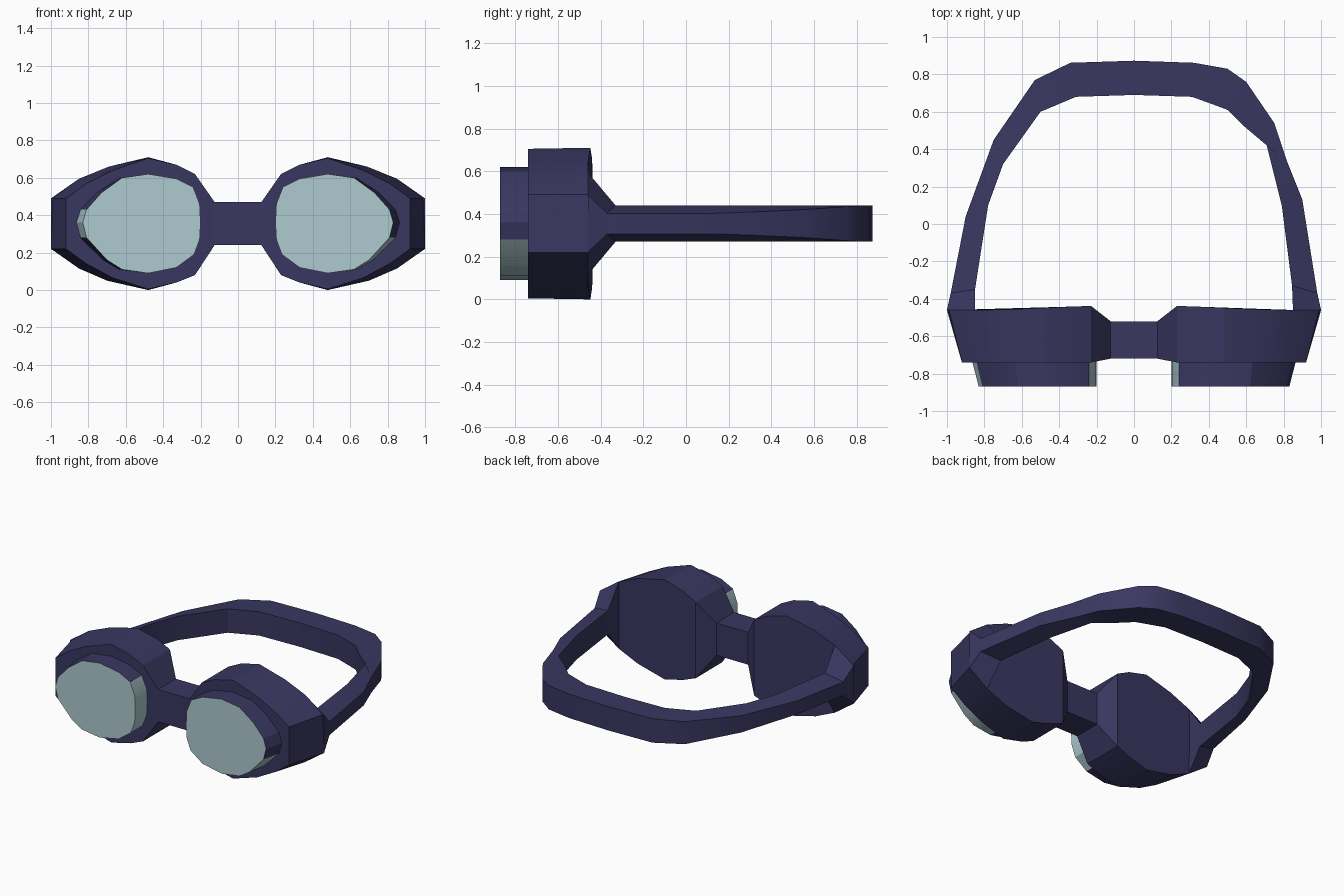
import bpy, bmesh, math

if "Cube" in bpy.data.objects:
    bpy.data.objects.remove(bpy.data.objects["Cube"])


def material(name, rgb):
    m = bpy.data.materials.new(name)
    m.diffuse_color = (*rgb, 1)
    m.use_nodes = True
    m.node_tree.nodes["Principled BSDF"].inputs["Base Color"].default_value = m.diffuse_color
    return m


NAVY = material("navy_rubber", (0.041, 0.038, 0.118))
LENS = material("pale_teal_lens", (0.42, 0.59, 0.62))


def build(name, verts, faces, mats, rule=None, angle=25):
    bm = bmesh.new()
    vs = [bm.verts.new(v) for v in verts]
    for f in faces:
        bm.faces.new([vs[i] for i in f])
    bmesh.ops.recalc_face_normals(bm, faces=bm.faces)
    bm.normal_update()
    if rule:
        for f in bm.faces:
            f.material_index = rule(f.normal, f.calc_center_median())
    me = bpy.data.meshes.new(name)
    bm.to_mesh(me)
    bm.free()
    for m in mats:
        me.materials.append(m)
    ob = bpy.data.objects.new(name, me)
    bpy.context.collection.objects.link(ob)
    bpy.ops.object.select_all(action='DESELECT')
    bpy.context.view_layer.objects.active = ob
    ob.select_set(True)
    bpy.ops.object.shade_smooth_by_angle(angle=math.radians(angle))
    return ob


def ring_sides(n):
    return [(i, (i + 1) % n, n + (i + 1) % n, n + i) for i in range(n)]


# Eye cup outlines (x, z): wide back rim and narrower front rim
BACK = [(.125, .47), (.23, .62), (.33, .67), (.48, .71), (.69, .66), (.85, .595), (.99, .49),
        (1.0, .22), (.85, .115), (.70, .05), (.48, 0), (.33, .04), (.23, .08), (.125, .24)]
FRONT = [(.125, .47), (.23, .62), (.33, .67), (.48, .705), (.67, .64), (.81, .57), (.92, .49),
         (.92, .22), (.81, .14), (.67, .065), (.48, .005), (.33, .04), (.23, .08), (.125, .24)]
# Lens front outline (x, z)
RIM = [(.20, .36), (.205, .46), (.24, .55), (.33, .595), (.48, .62), (.62, .60), (.73, .52),
       (.81, .43), (.83, .36), (.81, .28), (.70, .16), (.62, .11), (.48, .09), (.33, .12),
       (.235, .19), (.205, .27)]


def back_y(x):
    if x < .2:
        return -.52
    return -.46 + .022 * max(0, min(1, (.75 - x) / .5))


for side, s in (("left", -1), ("right", 1)):
    # Eye cup with half of the nose bridge blend
    n = len(BACK)
    verts = [(s * x, -.72 if x < .2 else -.74, z) for x, z in FRONT]
    verts += [(s * x, back_y(x), z) for x, z in BACK]
    faces = ring_sides(n)[:-1]
    for o in (0, n):
        faces.append([o + i for i in range(1, n - 1)])
        faces.append([o, o + 1, o + n - 2, o + n - 1])
    build(side + "_eye_cup", verts, faces, [NAVY])

    # Lens block: pale front, partly pale side walls
    def lens_rule(nrm, c, s=s):
        if nrm.y < -.8:
            return 1
        if s > 0 and nrm.x > 0:
            return 1 if c.z < .24 else 0
        if s < 0 and nrm.x > .5 and c.z < .3:
            return 1
        return 1 if abs(nrm.x) > .8 else 0

    m = len(RIM)
    verts = [(s * x, -.87, z) for x, z in RIM]
    verts += [(s * (x + max(0, x - .48) * .1), -.735, z) for x, z in RIM]
    build(side + "_lens", verts, ring_sides(m) + [list(range(m)), list(range(m, 2 * m))],
          [NAVY, LENS], lens_rule)

# Nose bridge
verts = [(x, y, z) for x in (-.125, .125) for y, z in
         ((-.72, .24), (-.72, .47), (-.52, .47), (-.52, .24))]
build("nose_bridge", verts, ring_sides(4), [NAVY])

# Head strap stations: outer x, y, half height, then inner x, y, half height
STRAP = [(1.0, -.46, .135, .85, -.46, .24), (.98, -.37, .048, .845, -.33, .085),
         (.90, .13, .048, .79, .10, .085), (.82, .33, .055, .71, .42, .085),
         (.75, .54, .065, .58, .53, .085), (.60, .76, .08, .50, .61, .085),
         (.50, .83, .085, .42, .64, .085), (.32, .862, .085, .31, .68, .085),
         (0, .873, .085, 0, .69, .085),
         (-.34, .862, .085, -.31, .68, .085), (-.53, .77, .08, -.50, .60, .085),
         (-.75, .45, .06, -.70, .32, .085), (-.90, .04, .048, -.78, .10, .085),
         (-.98, -.37, .048, -.85, -.35, .085), (-1.0, -.46, .135, -.85, -.46, .24)]
verts, faces = [], []
for k, (ox, oy, oh, ix, iy, ih) in enumerate(STRAP):
    verts += [(ox, oy, .355 - oh), (ox, oy, .355 + oh), (ix, iy, .355 + ih), (ix, iy, .355 - ih)]
    if k:
        b = 4 * k
        faces += [(b - 4 + i, b - 4 + (i + 1) % 4, b + (i + 1) % 4, b + i) for i in range(4)]
e = len(verts)
faces += [(0, 1, 2, 3), (e - 4, e - 3, e - 2, e - 1)]
build("head_strap", verts, faces, [NAVY], angle=30)
